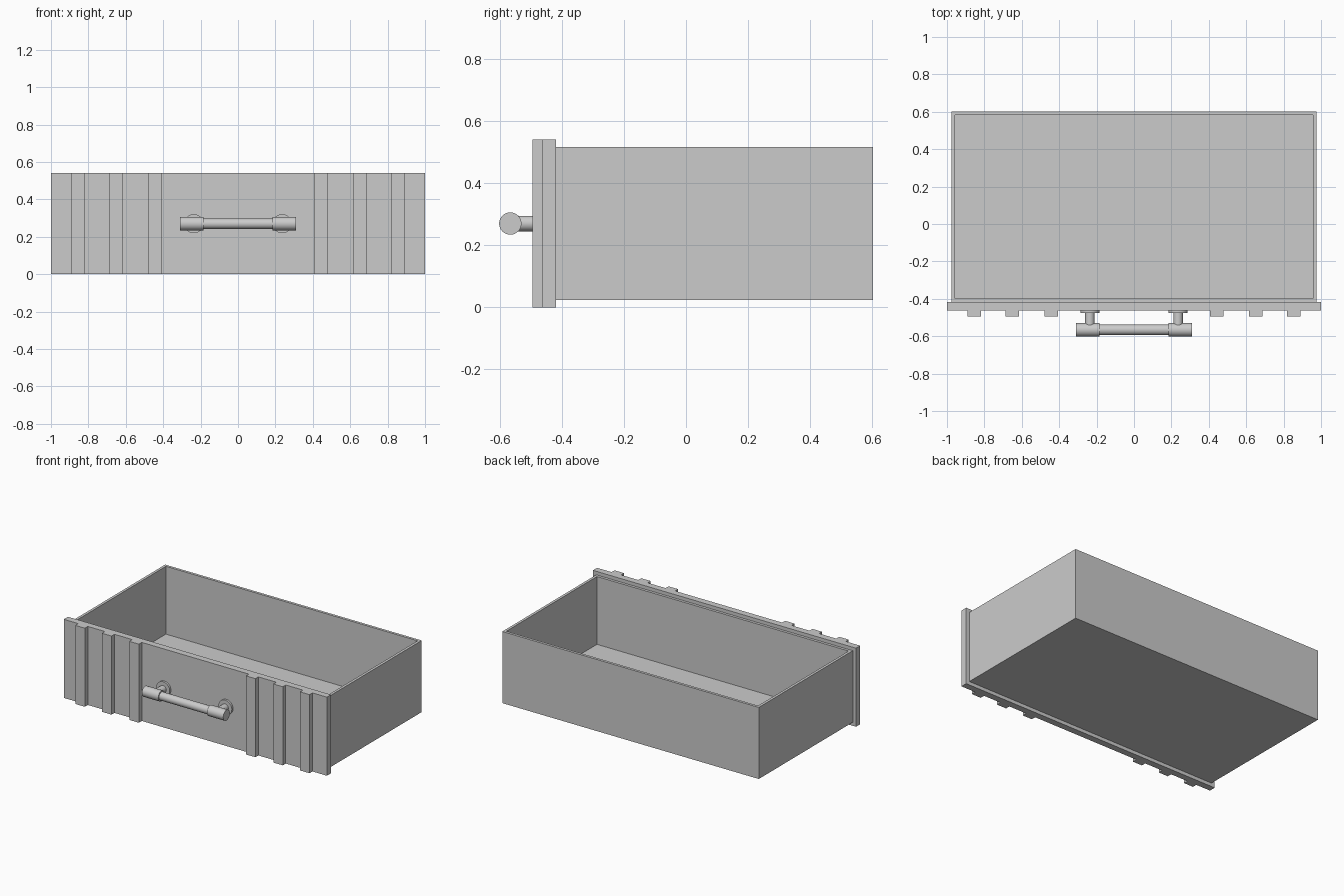
import bpy, bmesh
from math import pi
from mathutils import Matrix

if "Cube" in bpy.data.objects:
    bpy.data.objects.remove(bpy.data.objects["Cube"])


def box(name, x0, x1, y0, y1, z0, z1):
    bm = bmesh.new()
    bmesh.ops.create_cube(bm, size=1)
    bmesh.ops.scale(bm, vec=(x1 - x0, y1 - y0, z1 - z0), verts=bm.verts)
    bmesh.ops.translate(bm, vec=((x0 + x1) / 2, (y0 + y1) / 2, (z0 + z1) / 2), verts=bm.verts)
    return finish(name, bm)


def rod(name, axis, radius, start, end, centre):
    """Cylinder along x or y from start to end, placed at centre on the other axes."""
    bm = bmesh.new()
    bmesh.ops.create_cone(bm, cap_ends=True, segments=32, radius1=radius,
                          radius2=radius, depth=end - start)
    turn = Matrix.Rotation(pi / 2, 4, 'Y' if axis == 'x' else 'X')
    mid = (start + end) / 2
    a, z = centre
    place = Matrix.Translation((mid, a, z) if axis == 'x' else (a, mid, z))
    bmesh.ops.transform(bm, matrix=place @ turn, verts=bm.verts)
    ob = finish(name, bm)
    bpy.ops.object.select_all(action='DESELECT')
    ob.select_set(True)
    bpy.context.view_layer.objects.active = ob
    bpy.ops.object.shade_smooth_by_angle(angle=pi / 6)
    return ob


def finish(name, bm):
    mesh = bpy.data.meshes.new(name)
    bm.to_mesh(mesh)
    bm.free()
    ob = bpy.data.objects.new(name, mesh)
    bpy.context.collection.objects.link(ob)
    return ob


# Open tray: a block whose top face is inset and pushed down to the floor
tray = box("drawer_tray", -0.975, 0.975, -0.418, 0.602, 0.024, 0.516)
bm = bmesh.new()
bm.from_mesh(tray.data)
top = max(bm.faces, key=lambda f: f.calc_center_median().z)
bmesh.ops.inset_region(bm, faces=[top], thickness=0.026)
inner = bmesh.ops.extrude_discrete_faces(bm, faces=[top])["faces"][0]
bmesh.ops.translate(bm, vec=(0, 0, -0.466), verts=inner.verts)
bm.to_mesh(tray.data)
bm.free()

# Front panel with vertical ribs
box("front_panel", -1, 1, -0.463, -0.418, 0, 0.54)
for side in (-1, 1):
    for x in (0.443, 0.651, 0.854):
        box("front_rib", side * x - 0.036, side * x + 0.036, -0.495, -0.46, 0, 0.54)

# Handle: bar, thicker end grips, posts and round mounting plates
BAR_Y, BAR_Z = -0.566, 0.27
rod("handle_bar", 'x', 0.028, -0.2, 0.2, (BAR_Y, BAR_Z))
for side in (-1, 1):
    rod("handle_grip", 'x', 0.036, side * 0.247 - 0.062, side * 0.247 + 0.062, (BAR_Y, BAR_Z))
    rod("handle_post", 'y', 0.025, BAR_Y, -0.46, (side * 0.236, BAR_Z))
    rod("handle_plate", 'y', 0.051, -0.477, -0.46, (side * 0.236, BAR_Z))
